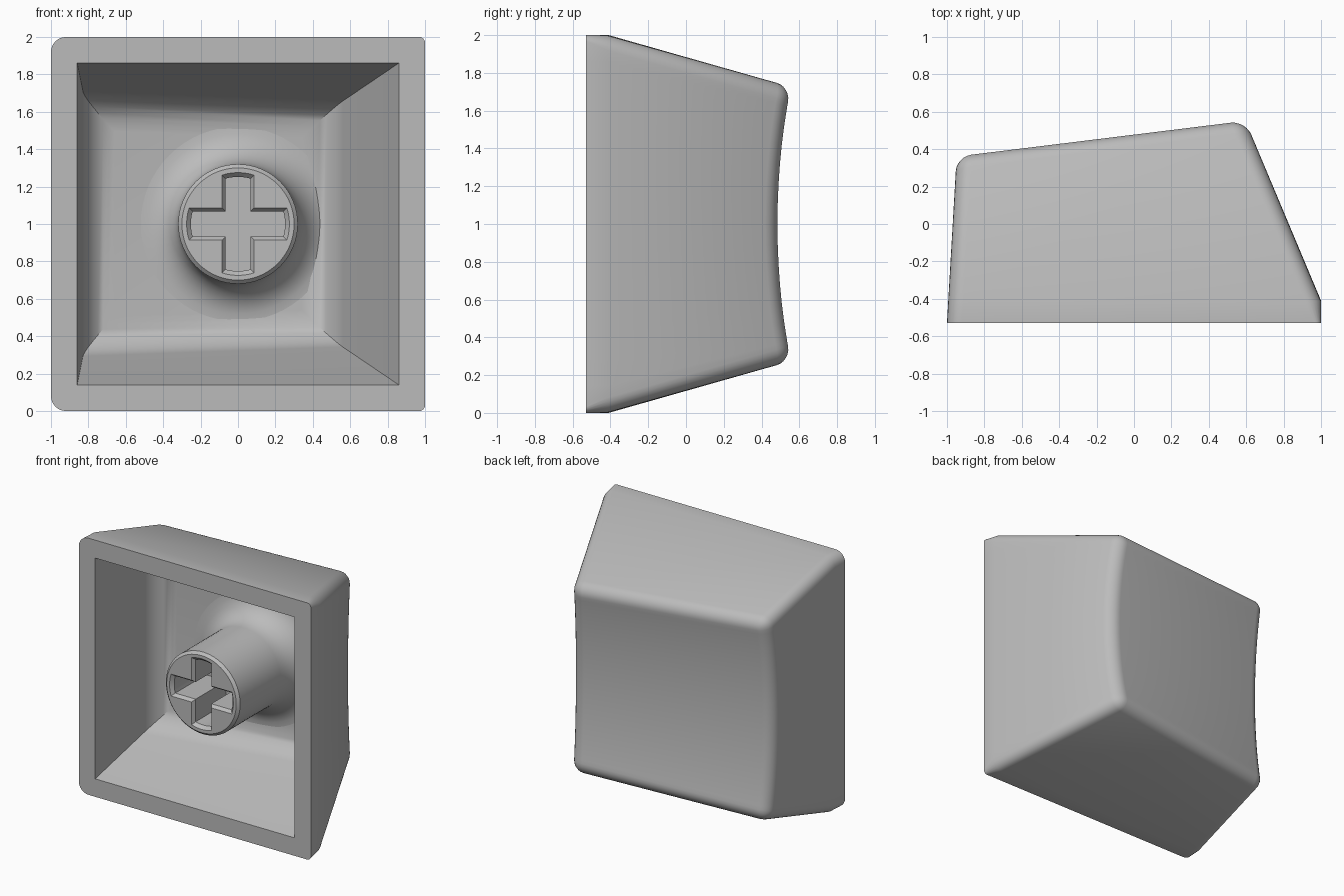
import bpy, bmesh
from math import sin, cos, pi, asin, radians
from mathutils import Vector

cube = bpy.data.objects.get("Cube")
if cube:
    bpy.data.objects.remove(cube)

plastic = bpy.data.materials.new("grey plastic")
plastic.use_nodes = True
plastic.diffuse_color = (0.5, 0.5, 0.5, 1)
plastic.node_tree.nodes["Principled BSDF"].inputs["Base Color"].default_value = (0.5, 0.5, 0.5, 1)

TILT = 0.124            # slope of the top face along x
FRONT = -0.53           # plane of the open rim


def loft(rings):
    """Solid through closed rings of equal length, capped at both ends."""
    bm = bmesh.new()
    loops = [[bm.verts.new(p) for p in ring] for ring in rings]
    n = len(loops[0])
    for a, b in zip(loops, loops[1:]):
        for i in range(n):
            j = (i + 1) % n
            bm.faces.new((a[i], a[j], b[j], b[i]))
    caps = [bm.faces.new(loops[0]), bm.faces.new(loops[-1])]
    bmesh.ops.recalc_face_normals(bm, faces=bm.faces)
    return bm, loops, caps


def finish(bm, name):
    bmesh.ops.recalc_face_normals(bm, faces=bm.faces)
    mesh = bpy.data.meshes.new(name)
    bm.to_mesh(mesh)
    bm.free()
    mesh.materials.append(plastic)
    obj = bpy.data.objects.new(name, mesh)
    bpy.context.collection.objects.link(obj)
    return obj


def cut(obj, cutter):
    """Subtract the cutter, bake the result and drop the cutter."""
    cutter.hide_render = True
    mod = obj.modifiers.new("cut", "BOOLEAN")
    mod.operation = "DIFFERENCE"
    mod.solver = "EXACT"
    mod.object = cutter
    graph = bpy.context.evaluated_depsgraph_get()
    baked = bpy.data.meshes.new_from_object(obj.evaluated_get(graph))
    obj.modifiers.clear()
    obj.data = baked
    bpy.data.objects.remove(cutter)


def smooth(obj, degrees):
    bpy.ops.object.select_all(action="DESELECT")
    obj.select_set(True)
    bpy.context.view_layer.objects.active = obj
    bpy.ops.object.shade_smooth_by_angle(angle=radians(degrees))


def wall_tops(height, half, start):
    """Left and right points where the leaning walls meet the tilted top."""
    right = (half - 0.42 * (height - start)) / (1 + 0.42 * TILT)
    left = (-half + 0.058 * (height - FRONT)) / (1 - 0.058 * TILT)
    return [(x, height + TILT * x) for x in (left, right)]


# Outer body: slices from bottom to top, with a dished top face
SKIRT, SLICES = -0.41, 14
slices = []
for i in range(SLICES + 1):
    s = i / SLICES
    dip = 0.075 * (1 - (2 * s - 1) ** 2)
    (xl, yl), (xr, yr) = wall_tops(0.492 - dip, 1, SKIRT)
    profile = [(-1, FRONT), (-0.993, SKIRT), (xl, yl), (xr, yr), (1, SKIRT), (1, FRONT)]
    ring = []
    for x, y in profile:
        inset = 0.284 * max(0, y - SKIRT)
        ring.append((x, y, inset + (2 - 2 * inset) * s))
    slices.append(ring)
bm, loops, caps = loft(slices)
for face, loop in zip(caps, (loops[0], loops[-1])):
    bmesh.utils.face_split(face, loop[1], loop[4])
bm.normal_update()
round_edges = [e for e in bm.edges if e.calc_face_angle() > 0.7
               and max(v.co.y for v in e.verts) > FRONT + 0.01]
bmesh.ops.bevel(bm, geom=round_edges, offset=0.08, segments=6, profile=0.5,
                affect="EDGES", clamp_overlap=True)
# Tighten the two rim corners on the steep side
for v in bm.verts:
    if v.co.y < FRONT + 0.01 and v.co.x > 0.85:
        corner = Vector((1, FRONT, 0 if v.co.z < 1 else 2))
        if (v.co - corner).length < 0.1:
            v.co = corner.lerp(v.co, 0.4)
shell = finish(bm, "keycap_shell")

# Hollow: mitred walls with a rounded ceiling edge
(xl, yl), (xr, yr) = wall_tops(0.27, 0.86, FRONT)


def hollow_ring(points):
    ring = []
    for sign in (-1, 1):
        side = [(x, y, 1 + sign * (0.86 - 0.284 * (y - FRONT))) for x, y in points]
        ring += side if sign < 0 else side[::-1]
    return ring


mouth = [(-0.861, FRONT - 0.02), (0.868, FRONT - 0.02)]
bm, loops, caps = loft([hollow_ring(mouth), hollow_ring([(xl, yl), (xr, yr)])])
bmesh.ops.bevel(bm, geom=list(caps[1].edges), offset=0.16, segments=8, profile=0.5,
                affect="EDGES", clamp_overlap=True)
cut(shell, finish(bm, "hollow_cutter"))
smooth(shell, 35)


# Stem: a round post that flares into the ceiling
def circle(r, y, follow=0.0, n=64):
    return [(r * cos(a), y + follow * TILT * r * cos(a), 1 + r * sin(a))
            for a in (2 * pi * k / n for k in range(n))]


rings = [circle(0.3, -0.45), circle(0.32, -0.43)]
for k in range(9):
    t = k / 8 * pi / 2
    rings.append(circle(0.52 - 0.2 * cos(t), 0.067 + 0.2 * sin(t), sin(t)))
rings.append(circle(0.5, 0.31, 1))
stem = finish(loft(rings)[0], "stem")


# Cross socket with rounded arm ends and a chamfered mouth
def cross(w, r, y):
    ring = []
    spread = asin(w / r)
    for quarter in range(4):
        turn = quarter * pi / 2
        for k in range(-3, 4):
            a = turn + spread * k / 3
            ring.append((r * cos(a), y, 1 + r * sin(a)))
        a = turn + pi / 4
        d = w * 2 ** 0.5
        ring.append((d * cos(a), y, 1 + d * sin(a)))
    return ring


socket = [cross(0.085, 0.275, -0.47), cross(0.085, 0.275, -0.45),
          cross(0.067, 0.252, -0.425), cross(0.067, 0.252, -0.05)]
cut(stem, finish(loft(socket)[0], "socket_cutter"))
smooth(stem, 30)
